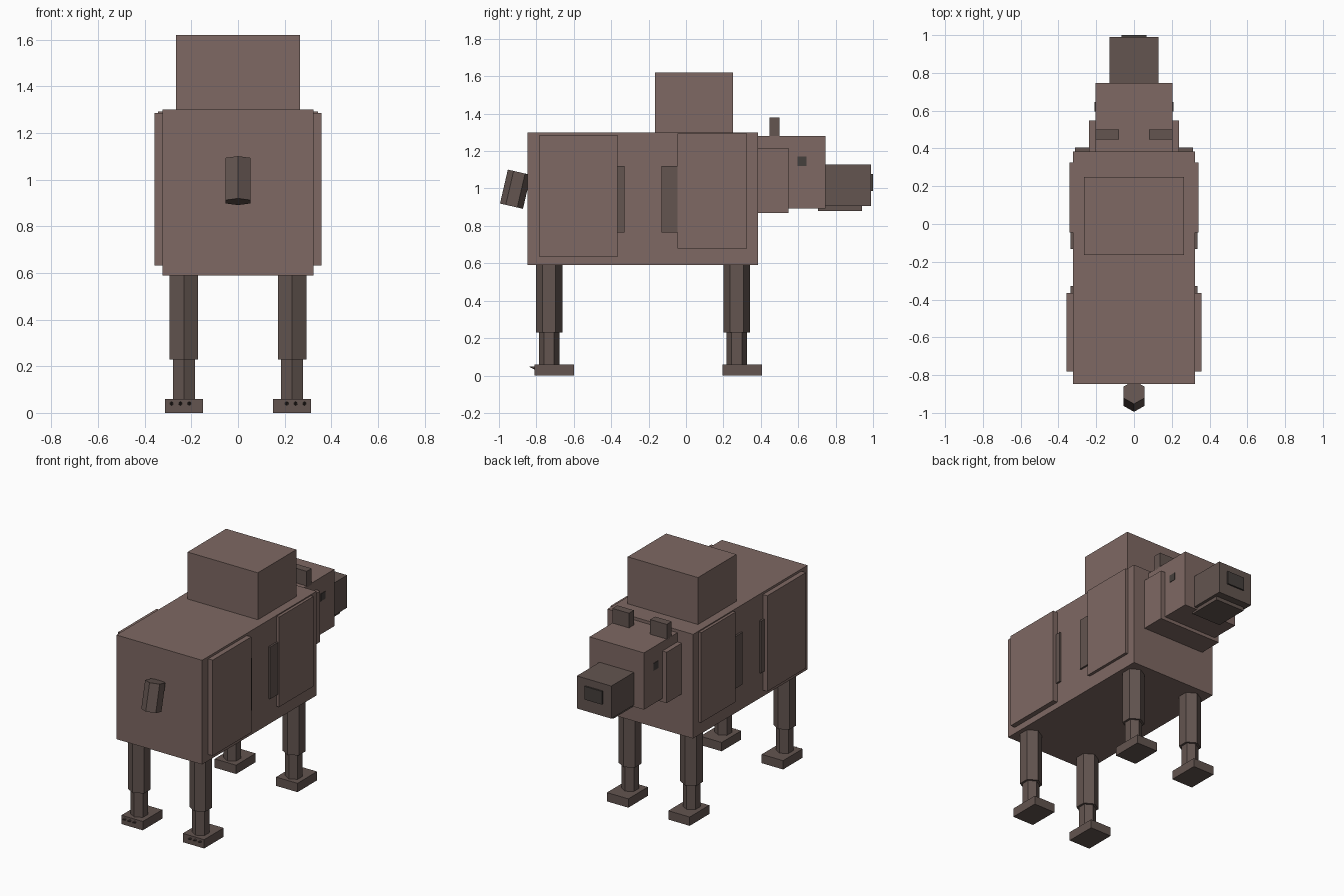
import bpy
from math import radians

if "Cube" in bpy.data.objects:
    bpy.data.objects.remove(bpy.data.objects["Cube"])


def material(name, rgb):
    m = bpy.data.materials.new(name)
    m.diffuse_color = (*rgb, 1)
    m.use_nodes = True
    m.node_tree.nodes["Principled BSDF"].inputs["Base Color"].default_value = m.diffuse_color
    return m


FUR = material("fur", (0.21, 0.14, 0.125))
DARK = material("dark_fur", (0.125, 0.09, 0.08))
BLACK = material("nose_and_eyes", (0.06, 0.05, 0.045))


def box(name, x, y, z, mat):
    """Box from (min, max) ranges on each axis."""
    bpy.ops.mesh.primitive_cube_add(size=1, location=[sum(r) / 2 for r in (x, y, z)])
    o = bpy.context.object
    o.scale = [r[1] - r[0] for r in (x, y, z)]
    bpy.ops.object.transform_apply(location=False, rotation=False, scale=True)
    o.name = name
    o.data.materials.append(mat)
    return o


def wide(name, half, y, z, mat):
    """Box centred on x = 0."""
    return box(name, (-half, half), y, z, mat)


def pair(name, x, y, z, mat):
    """Box on both sides of the body."""
    box(name + "_right", x, y, z, mat)
    box(name + "_left", (-x[1], -x[0]), y, z, mat)


def cone(name, r1, r2, length, loc, mat, rot=(0, 0, 0), sides=6):
    bpy.ops.mesh.primitive_cone_add(vertices=sides, radius1=r1, radius2=r2, depth=length,
                                    location=loc, rotation=rot)
    o = bpy.context.object
    o.name = name
    o.data.materials.append(mat)
    return o


# Torso and shoulder hump
wide("torso", 0.323, (-0.848, 0.385), (0.59, 1.30), FUR)
wide("shoulder_hump", 0.265, (-0.165, 0.25), (1.29, 1.62), FUR)

# Haunch and shoulder slabs, flank strips
pair("haunch", (0.31, 0.357), (-0.782, -0.366), (0.633, 1.285), FUR)
pair("shoulder", (0.31, 0.342), (-0.046, 0.325), (0.68, 1.293), FUR)
pair("rear_flank_strip", (0.31, 0.335), (-0.375, -0.328), (0.765, 1.12), DARK)
pair("front_flank_strip", (0.31, 0.335), (-0.132, -0.04), (0.765, 1.12), DARK)

# Head
wide("neck_ruff", 0.237, (0.37, 0.547), (0.87, 1.217), FUR)
wide("head", 0.205, (0.37, 0.746), (0.893, 1.28), FUR)
wide("snout", 0.13, (0.73, 0.99), (0.905, 1.127), DARK)
wide("jaw", 0.11, (0.705, 0.94), (0.88, 0.91), DARK)
wide("nose", 0.066, (0.98, 1.0), (0.987, 1.077), BLACK)
pair("ear", (0.08, 0.205), (0.447, 0.5), (1.27, 1.38), DARK)
pair("eye", (0.19, 0.208), (0.595, 0.645), (1.12, 1.17), BLACK)

# Stubby six-sided tail, tilted backwards
cone("tail", 0.063, 0.063, 0.186, (0, -0.912, 0.996), DARK, (radians(-13), 0, 0))

# Legs with six-sided upper and lower parts and block feet
for end, y, foot in (("hind", -0.732, (-0.81, -0.6)), ("fore", 0.271, (0.195, 0.406))):
    for side, s in (("right", 1), ("left", -1)):
        tag = f"{end}_{side}"
        cone("upper_leg_" + tag, 0.0705, 0.0705, 0.38, (s * 0.232, y, 0.42), DARK)
        cone("lower_leg_" + tag, 0.0545, 0.0545, 0.19, (s * 0.232, y, 0.145), DARK)
    pair(end + "_foot", (0.151, 0.312), foot, (0, 0.06), DARK)

# Small claws on the hind feet
for s in (1, -1):
    for i, x in enumerate((0.209, 0.247, 0.285)):
        cone(f"claw_{'right' if s > 0 else 'left'}_{i + 1}", 0.011, 0.0, 0.045,
             (s * x, -0.82, 0.043), DARK, (radians(75), 0, 0))
